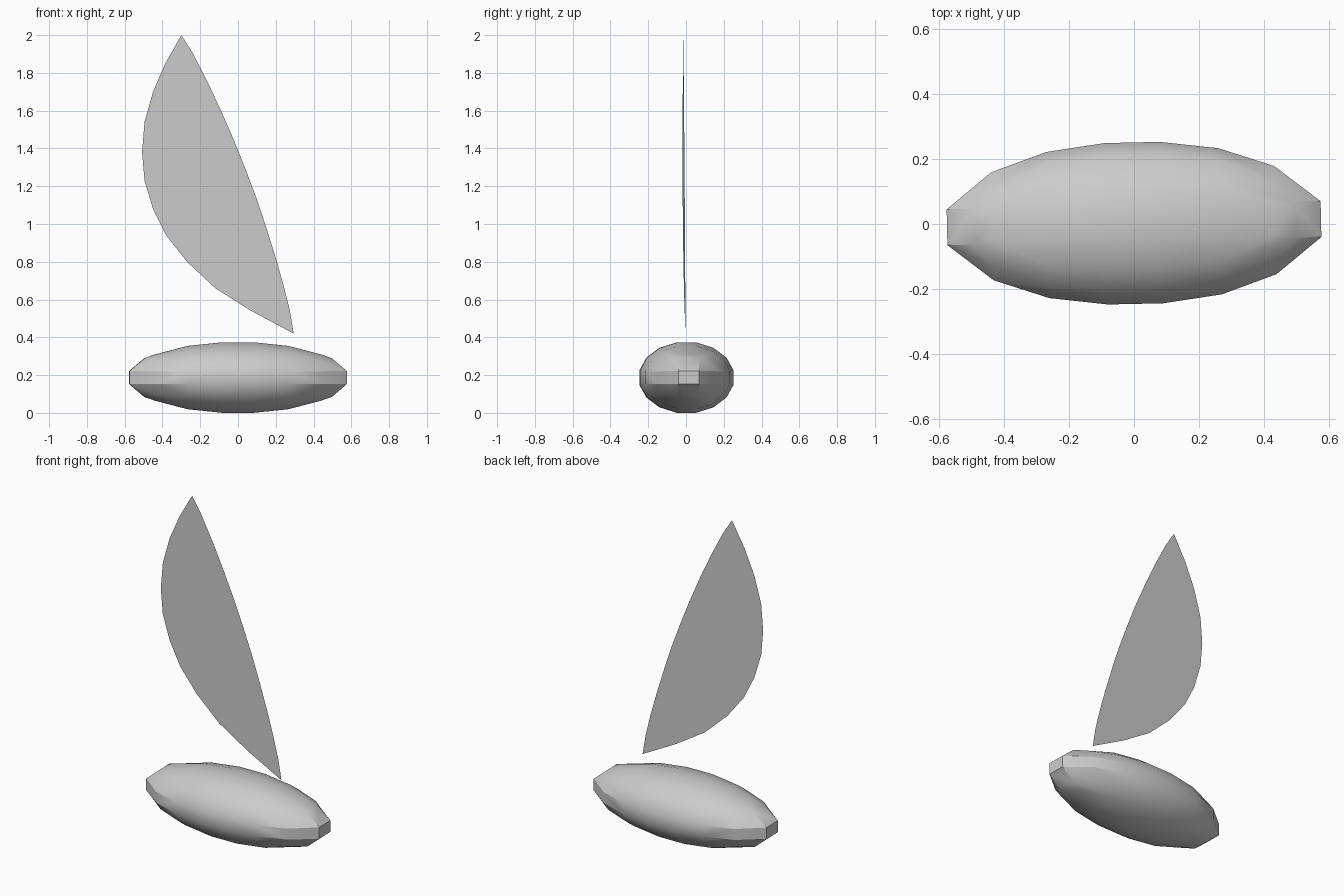
import bpy, bmesh
from math import sin, cos, pi, radians

cube = bpy.data.objects.get("Cube")
if cube:
    bpy.data.objects.remove(cube, do_unlink=True)

grey = bpy.data.materials.new("light_grey")
grey.use_nodes = True
color = (0.6, 0.6, 0.6, 1)
grey.diffuse_color = color
grey.node_tree.nodes["Principled BSDF"].inputs["Base Color"].default_value = color


def make_object(name, bm, location, turn):
    mesh = bpy.data.meshes.new(name)
    bm.to_mesh(mesh)
    bm.free()
    mesh.materials.append(grey)
    obj = bpy.data.objects.new(name, mesh)
    bpy.context.collection.objects.link(obj)
    obj.location = location
    obj.rotation_euler.z = radians(turn)
    return obj


# Hull: faceted rings tapering to a small flat rectangle at each end
bm = bmesh.new()
rings = [(0.085, 0.253, 0.19, 16), (0.265, 0.229, 0.171, 16), (0.435, 0.172, 0.128, 12)]
for side in (-1, 1):
    for x, ry, rz, count in rings:
        for i in range(count):
            a = (i + 0.5) * 2 * pi / count
            bm.verts.new((side * x, ry * cos(a), rz * sin(a)))
    for sy in (-1, 1):
        for sz in (-1, 1):
            bm.verts.new((side * 0.495, sy * 0.055, sz * 0.103))
            bm.verts.new((side * 0.575, sy * 0.055, sz * 0.035))
result = bmesh.ops.convex_hull(bm, input=bm.verts[:])
loose = [v for v in bm.verts if not v.link_faces]
bmesh.ops.delete(bm, geom=loose, context='VERTS')
bmesh.ops.join_triangles(bm, faces=bm.faces[:], angle_face_threshold=radians(15),
                         angle_shape_threshold=radians(60))
bmesh.ops.recalc_face_normals(bm, faces=bm.faces[:])
hull = make_object("hull", bm, (0, 0.0025, 0.187), 1.25)
bpy.ops.object.select_all(action='DESELECT')
hull.select_set(True)
bpy.context.view_layer.objects.active = hull
bpy.ops.object.shade_smooth_by_angle(angle=radians(30))

# Sail: one thin sheet, bulging trailing edge and gently bowed leading edge
trailing = [(-0.3, 2), (-0.385, 1.85), (-0.45, 1.7), (-0.495, 1.54), (-0.508, 1.38),
            (-0.495, 1.23), (-0.45, 1.08), (-0.38, 0.94), (-0.27, 0.8), (-0.12, 0.66),
            (0.07, 0.54), (0.295, 0.42)]
leading = [(0.275, 0.54), (0.24, 0.68), (0.2, 0.82), (0.15, 0.98), (0.1, 1.13),
           (0.04, 1.29), (-0.02, 1.44), (-0.09, 1.6), (-0.16, 1.75), (-0.24, 1.905)]
bm = bmesh.new()
bm.faces.new([bm.verts.new((x, 0, z)) for x, z in trailing + leading])
make_object("sail", bm, (0, -0.0085, 0), 1.1)
